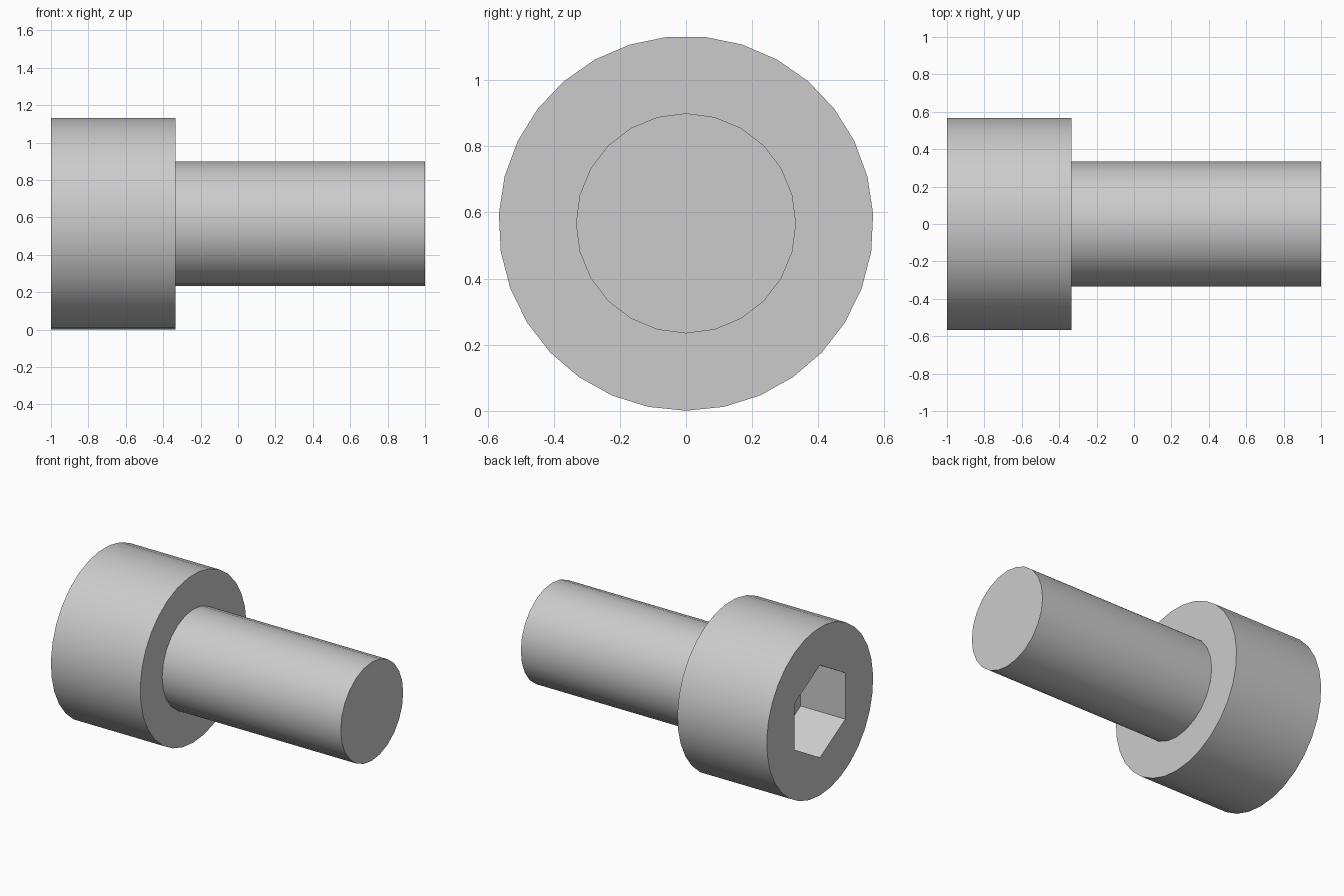
import bpy, bmesh
from math import sin, cos, pi, radians

cube = bpy.data.objects.get("Cube")
if cube:
    bpy.data.objects.remove(cube, do_unlink=True)

HEAD_R, SHAFT_R, SOCKET_R = 0.567, 0.333, 0.312
HEAD_END, UNDERSIDE, SOCKET_FLOOR, TIP = -1.0, -0.333, -0.667, 1.0

steel = bpy.data.materials.new("grey steel")
steel.use_nodes = True
colour = (0.6, 0.6, 0.6, 1)
steel.diffuse_color = colour
steel.node_tree.nodes["Principled BSDF"].inputs["Base Color"].default_value = colour

bm = bmesh.new()


def ring(x, radius, sides):
    """Closed polygon around the bolt axis, first corner at the bottom."""
    verts = [bm.verts.new((x, radius * sin(2 * pi * i / sides),
                           HEAD_R - radius * cos(2 * pi * i / sides)))
             for i in range(sides)]
    edges = [bm.edges.new((verts[i - 1], verts[i])) for i in range(sides)]
    return verts, edges


def wall(a, b):
    """Quads joining two rings with the same number of sides."""
    for i in range(len(a[0])):
        bm.faces.new((a[0][i - 1], a[0][i], b[0][i], b[0][i - 1]))


def annulus(a, b):
    """Flat face between an outer and an inner ring."""
    bmesh.ops.triangle_fill(bm, edges=a[1] + b[1], use_beauty=True)


# Hexagonal socket
floor = ring(SOCKET_FLOOR, SOCKET_R, 6)
mouth = ring(HEAD_END, SOCKET_R, 6)
bm.faces.new(floor[0])
wall(floor, mouth)

# Cylindrical head
head_outer = ring(HEAD_END, HEAD_R, 31)
head_inner = ring(UNDERSIDE, HEAD_R, 31)
annulus(head_outer, mouth)
wall(head_outer, head_inner)

# Plain shaft
shaft_root = ring(UNDERSIDE, SHAFT_R, 24)
shaft_tip = ring(TIP, SHAFT_R, 24)
annulus(head_inner, shaft_root)
wall(shaft_root, shaft_tip)
bm.faces.new(shaft_tip[0])

bmesh.ops.recalc_face_normals(bm, faces=bm.faces[:])
mesh = bpy.data.meshes.new("socket_head_bolt")
bm.to_mesh(mesh)
bm.free()
mesh.materials.append(steel)

bolt = bpy.data.objects.new("socket_head_bolt", mesh)
bpy.context.collection.objects.link(bolt)
bpy.ops.object.select_all(action="DESELECT")
bolt.select_set(True)
bpy.context.view_layer.objects.active = bolt
bpy.ops.object.shade_smooth_by_angle(angle=radians(30))
